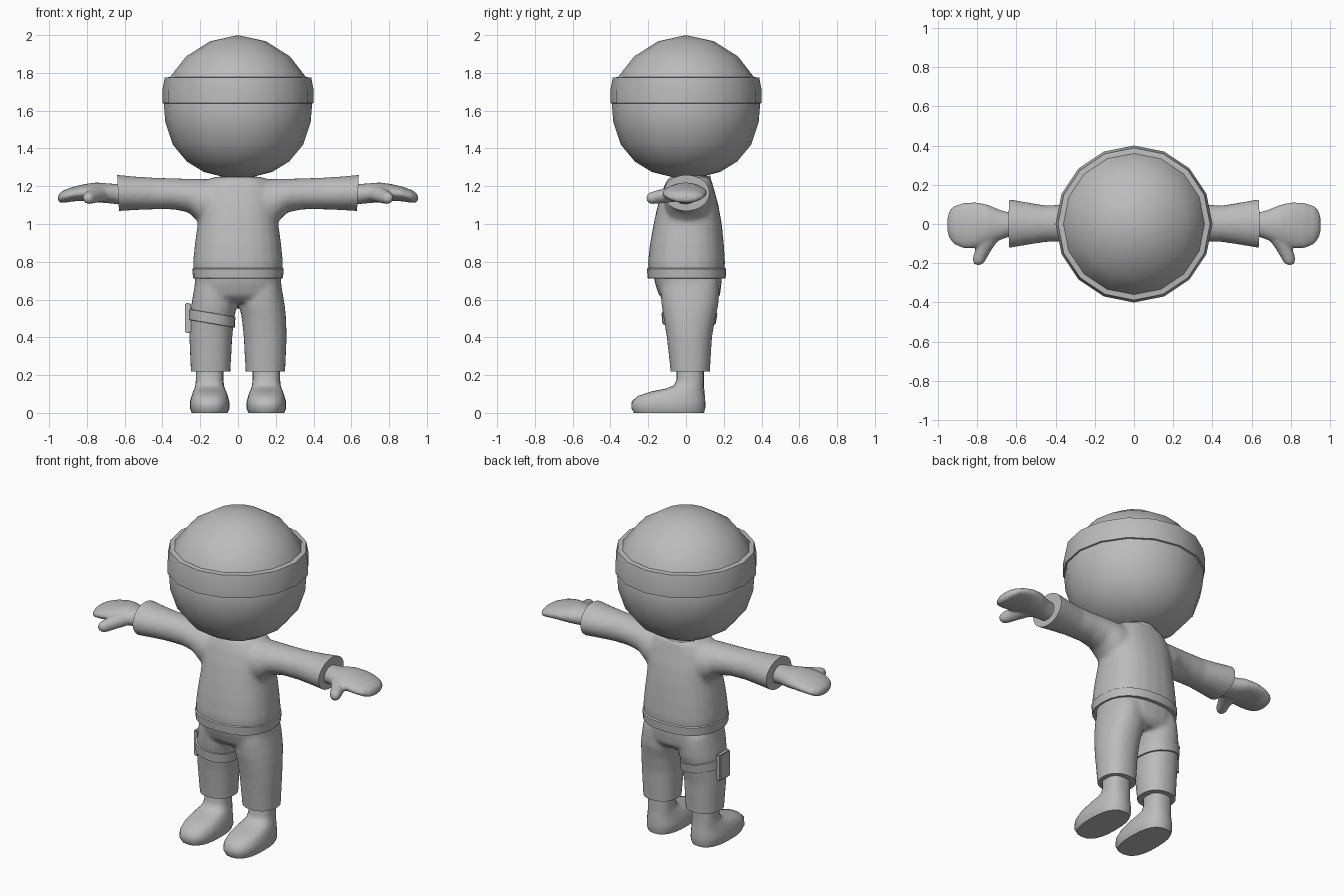
import bpy, bmesh, math
from mathutils import Vector

if "Cube" in bpy.data.objects:
    bpy.data.objects.remove(bpy.data.objects["Cube"])

grey = bpy.data.materials.new("plain grey")
grey.diffuse_color = (0.5, 0.5, 0.5, 1)
grey.use_nodes = True
grey.node_tree.nodes["Principled BSDF"].inputs["Base Color"].default_value = grey.diffuse_color


def finish(bm, name, angle=30):
    """Turn a bmesh into a named, smooth shaded object."""
    bmesh.ops.recalc_face_normals(bm, faces=bm.faces)
    mesh = bpy.data.meshes.new(name)
    bm.to_mesh(mesh)
    bm.free()
    mesh.materials.append(grey)
    ob = bpy.data.objects.new(name, mesh)
    bpy.context.collection.objects.link(ob)
    bpy.ops.object.select_all(action='DESELECT')
    bpy.context.view_layer.objects.active = ob
    ob.select_set(True)
    bpy.ops.object.shade_smooth_by_angle(angle=math.radians(angle))
    return ob


def loft(bm, axis, rings, n=24, power=1.0, flip=1):
    """Closed tube along an axis; ring = (position, u0, u1, v0, v1)."""
    loops = []
    for p, u0, u1, v0, v1 in rings:
        loop = []
        for i in range(n):
            a = 2 * math.pi * i / n
            c, s = math.cos(a), math.sin(a)
            c = math.copysign(abs(c) ** power, c)
            s = math.copysign(abs(s) ** power, s)
            u = (u0 + u1) / 2 + (u1 - u0) / 2 * c
            v = (v0 + v1) / 2 + (v1 - v0) / 2 * s
            co = {'x': (p, u, v), 'y': (u, p, v), 'z': (u, v, p)}[axis]
            loop.append(bm.verts.new((co[0] * flip, co[1], co[2])))
        loops.append(loop)
    for a, b in zip(loops, loops[1:]):
        for i in range(n):
            j = (i + 1) % n
            bm.faces.new((a[i], a[j], b[j], b[i]))
    bm.faces.new(loops[0])
    bm.faces.new(loops[-1])
    bmesh.ops.recalc_face_normals(bm, faces=bm.faces)


def lathe(name, profile, n=16, closed=False):
    """Spin an (r, z) profile around the z axis."""
    bm = bmesh.new()
    vs = [bm.verts.new((r, 0, z)) for r, z in profile]
    es = [bm.edges.new(p) for p in zip(vs, vs[1:])]
    if closed:
        es.append(bm.edges.new((vs[-1], vs[0])))
    bmesh.ops.spin(bm, geom=vs + es, cent=(0, 0, 0), axis=(0, 0, 1),
                   angle=2 * math.pi, steps=n, use_duplicate=False)
    bmesh.ops.remove_doubles(bm, verts=bm.verts, dist=0.0005)
    return finish(bm, name, 40)


def fuse(bm, name, voxel, smooth, cuts=()):
    """Blend overlapping tubes into one soft surface, then trim crisp ends."""
    ob = finish(bm, name)
    m = ob.modifiers.new("blend", 'REMESH')
    m.mode, m.voxel_size = 'VOXEL', voxel
    m = ob.modifiers.new("soften", 'SMOOTH')
    m.factor, m.iterations = 0.5, smooth
    dg = bpy.context.evaluated_depsgraph_get()
    bm = bmesh.new()
    bm.from_mesh(ob.evaluated_get(dg).to_mesh())
    bpy.data.objects.remove(ob)
    for co, no in cuts:
        bmesh.ops.bisect_plane(bm, geom=bm.verts[:] + bm.edges[:] + bm.faces[:],
                               plane_co=co, plane_no=no, clear_outer=True)
        bmesh.ops.holes_fill(bm, edges=[e for e in bm.edges if e.is_boundary])
    return finish(bm, name, 45)


# head and headband
lathe("head", [(0, 2), (.149, 1.967), (.275, 1.887), (.362, 1.775), (.392, 1.63),
               (.385, 1.54), (.345, 1.42), (.27, 1.33), (.18, 1.275), (.08, 1.25), (0, 1.246)])
lathe("headband", [(.375, 1.635), (.4, 1.64), (.4, 1.71), (.388, 1.775), (.36, 1.778)], closed=True)

# neck and sloping collar
bm = bmesh.new()
loft(bm, 'z', [(1.1, -.09, .09, -.07, .11), (1.3, -.09, .09, -.07, .11)])
finish(bm, "neck")
bm = bmesh.new()
loft(bm, 'z', [(1.2, -.13, .13, -.105, .135), (1.24, -.122, .122, -.095, .128),
               (1.235, -.1, .1, -.08, .11)])
for v in bm.verts:
    v.co.z += 0.13 * v.co.y
finish(bm, "collar")

# sweater: body and both sleeves in one surface
bm = bmesh.new()
loft(bm, 'z', [(.68, -.235, .235, -.195, .2), (.8, -.238, .238, -.202, .207),
               (.9, -.228, .228, -.19, .2), (1.0, -.214, .214, -.172, .19),
               (1.1, -.21, .21, -.15, .172), (1.18, -.2, .2, -.125, .15),
               (1.235, -.16, .16, -.1, .135), (1.25, -.12, .12, -.08, .12)], power=.85)
for s in (-1, 1):
    loft(bm, 'x', [(.08, -.12, .14, .97, 1.235), (.2, -.11, .125, 1.0, 1.24),
                   (.26, -.1, .11, 1.06, 1.24), (.34, -.092, .1, 1.077, 1.242),
                   (.45, -.092, .095, 1.077, 1.246), (.55, -.108, .112, 1.073, 1.252),
                   (.63, -.122, .126, 1.068, 1.26), (.7, -.125, .13, 1.065, 1.265)], flip=s)
fuse(bm, "sweater", .012, 10, [((.635, 0, 1.165), (1, 0, -.05)),
                               ((-.635, 0, 1.165), (-1, 0, -.05)),
                               ((0, 0, .74), (0, 0, -1))])

# sweater hem
bm = bmesh.new()
loft(bm, 'z', [(.712, -.232, .232, -.195, .2), (.713, -.238, .238, -.203, .21),
               (.763, -.242, .242, -.207, .213), (.769, -.234, .234, -.198, .203)], power=.85)
finish(bm, "hem")

# trousers: hips and both legs in one surface
bm = bmesh.new()
loft(bm, 'z', [(.585, -.18, .18, -.1, .15), (.62, -.225, .225, -.142, .18),
               (.68, -.23, .23, -.163, .188), (.76, -.225, .225, -.178, .19)], power=.85)
for s in (-1, 1):
    loft(bm, 'z', [(.15, .042, .247, -.08, .125), (.22, .04, .25, -.082, .127),
                   (.4, .03, .258, -.102, .138), (.5, .02, .255, -.118, .155),
                   (.57, .005, .248, -.13, .172), (.64, .01, .236, -.135, .175),
                   (.7, .02, .225, -.13, .17)], power=.9, flip=s)
fuse(bm, "trousers", .012, 8, [((0, 0, .22), (0, 0, -1))])

for s, side in ((-1, "right"), (1, "left")):
    # boot
    bm = bmesh.new()
    loft(bm, 'z', [(0, .055, .245, -.275, .095), (.025, .045, .255, -.29, .102),
                   (.06, .046, .254, -.287, .102), (.09, .054, .246, -.255, .1),
                   (.113, .062, .238, -.185, .098), (.128, .069, .231, -.11, .096),
                   (.145, .074, .226, -.065, .095), (.175, .077, .223, -.05, .095),
                   (.25, .077, .223, -.05, .095)], power=.8, flip=s)
    finish(bm, side + "_boot", 50)

    # mitten hand with thumb
    bm = bmesh.new()
    loft(bm, 'x', [(.56, -.065, .06, 1.1, 1.215), (.64, -.066, .06, 1.105, 1.212),
                   (.69, -.085, .075, 1.11, 1.215), (.75, -.105, .1, 1.115, 1.22),
                   (.81, -.123, .112, 1.122, 1.212), (.87, -.124, .108, 1.12, 1.198),
                   (.92, -.102, .092, 1.112, 1.18), (.943, -.07, .065, 1.112, 1.165),
                   (.952, -.035, .03, 1.122, 1.15)], flip=s)
    loft(bm, 'y', [(-.03, .66, .79, 1.12, 1.21), (-.08, .69, .8, 1.115, 1.2),
                   (-.13, .725, .81, 1.11, 1.185), (-.175, .752, .823, 1.105, 1.172),
                   (-.198, .765, .82, 1.11, 1.165), (-.208, .78, .81, 1.122, 1.15)], flip=s)
    fuse(bm, side + "_hand", .008, 5)

# slanted thigh strap
bm = bmesh.new()
loft(bm, 'z', [(.472, -.258, -.022, -.119, .152), (.474, -.264, -.016, -.125, .158),
               (.528, -.262, -.014, -.13, .166), (.53, -.256, -.02, -.124, .16)], power=.9)
for v in bm.verts:
    v.co.z -= 0.17 * (v.co.x + .14)
finish(bm, "thigh_strap")

# thigh pouch
bm = bmesh.new()
bmesh.ops.create_cube(bm, size=1)
for v in bm.verts:
    v.co = Vector((v.co.x * .03 - .265, v.co.y * .1 + .015, v.co.z * .16 + .502))
bmesh.ops.bevel(bm, geom=bm.edges[:], offset=.006, segments=2, affect='EDGES')
finish(bm, "thigh_pouch")
